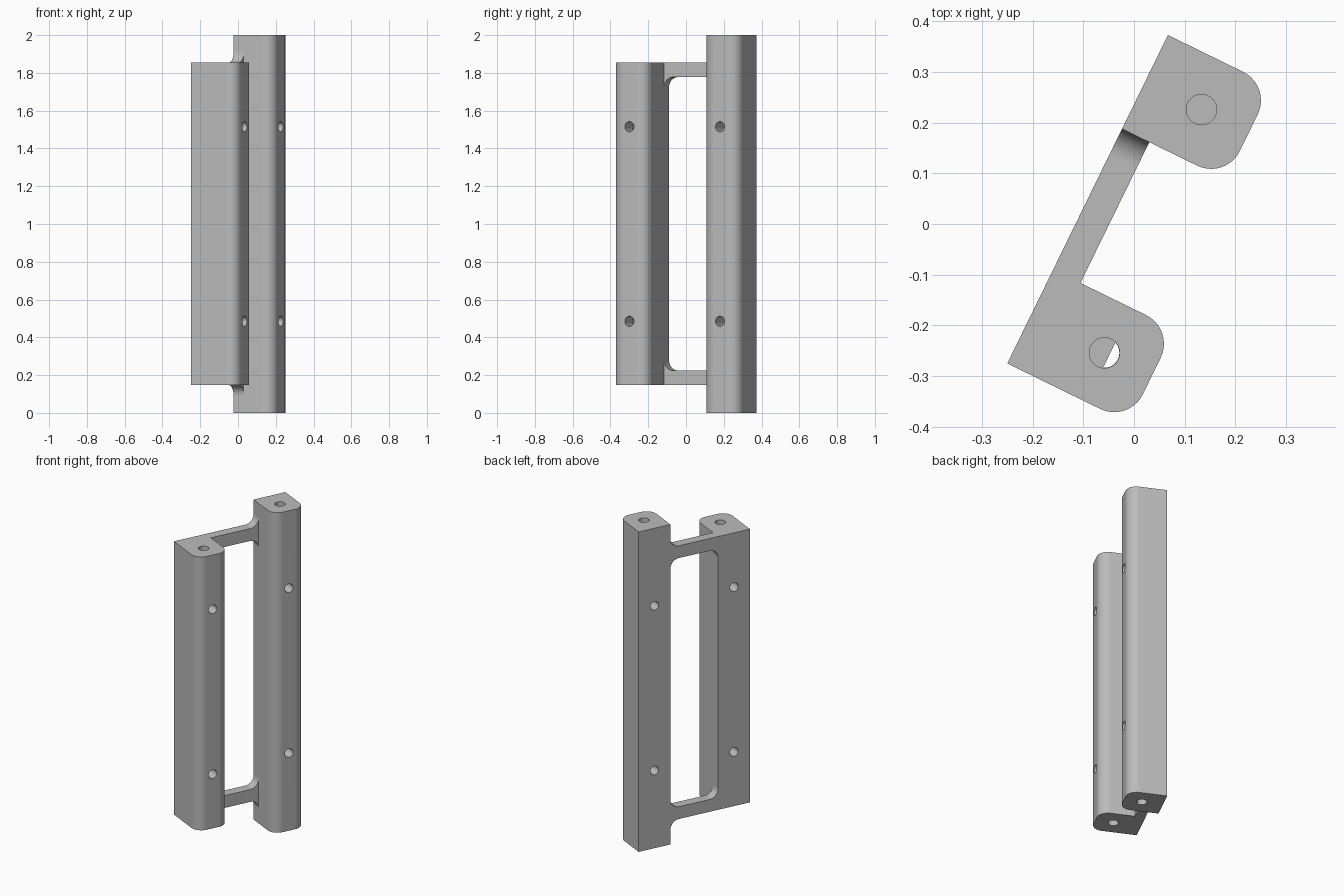
import bpy, bmesh
from math import radians, cos, sin, pi, asin

cube = bpy.data.objects.get("Cube")
if cube:
    bpy.data.objects.remove(cube, do_unlink=True)

GREY = (0.5, 0.5, 0.5, 1.0)
grey = bpy.data.materials.new("plain grey")
grey.use_nodes = True
grey.diffuse_color = GREY
next(n for n in grey.node_tree.nodes
     if n.type == 'BSDF_PRINCIPLED').inputs["Base Color"].default_value = GREY

# Local frame: x = depth from the flat back, y = along the back, z = up
ORIGIN, TURN = (-0.25, -0.275, 0), radians(-26.07)
WIDTH, SPAN, ROUND, WEB = 0.206, 0.721, 0.063, 0.06
BORE, SCREW, INSET = 0.03, 0.027, 0.104
FILLET = 0.055


def arc(cx, cy, r, start, end, n=10):
    return [(cx + r * cos(radians(start + (end - start) * i / n)),
             cy + r * sin(radians(start + (end - start) * i / n)))
            for i in range(n + 1)]


def prism(name, profile, low, high, axis):
    """Extrude a closed profile along local z (x, y profile) or x (y, z profile)."""
    place = (lambda a, b, c: (a, b, c)) if axis == 'Z' else (lambda a, b, c: (c, a, b))
    bm = bmesh.new()
    base = bm.faces.new([bm.verts.new(place(a, b, low)) for a, b in profile])
    out = bmesh.ops.extrude_face_region(bm, geom=[base])
    shift = place(0, 0, high - low)
    bmesh.ops.translate(bm, vec=shift,
                        verts=[g for g in out["geom"] if isinstance(g, bmesh.types.BMVert)])
    bmesh.ops.recalc_face_normals(bm, faces=bm.faces)
    mesh = bpy.data.meshes.new(name)
    bm.to_mesh(mesh)
    bm.free()
    mesh.materials.append(grey)
    obj = bpy.data.objects.new(name, mesh)
    obj.location, obj.rotation_euler = ORIGIN, (0, 0, TURN)
    bpy.context.collection.objects.link(obj)
    return obj


def circle(cx, cy, r):
    return arc(cx, cy, r, 0, 350, 35)


def cut(obj, cutters):
    for c in cutters:
        c.hide_render = True
        mod = obj.modifiers.new("hole", 'BOOLEAN')
        mod.operation, mod.solver, mod.object = 'DIFFERENCE', 'EXACT', c
    bpy.context.view_layer.update()
    graph = bpy.context.evaluated_depsgraph_get()
    mesh = bpy.data.meshes.new_from_object(obj.evaluated_get(graph))
    obj.modifiers.clear()
    obj.data = mesh
    for c in cutters:
        bpy.data.objects.remove(c, do_unlink=True)


def post(name, start, depth, low, high, slot):
    end, mid, centre = start + WIDTH, start + WIDTH / 2, depth - INSET
    outline = [(0, start)]
    outline += arc(depth - ROUND, start + ROUND, ROUND, -90, 0)
    outline += arc(depth - ROUND, end - ROUND, ROUND, 0, 90)
    outline += [(0, end)]
    body = prism(name, outline, low, high, 'Z')
    # Blind bores in both ends, screw holes through the depth
    bore = circle(centre, mid, BORE)
    cutters = [prism("bore", bore, high - 0.2, high + 0.1, 'Z'),
               prism("bore", bore, low - 0.1, low + 0.2, 'Z')]
    cutters += [prism("screw", circle(mid, z, SCREW), -0.1, depth + 0.1, 'X')
                for z in (0.485, 1.515)]
    # Narrow channel joining the two bores
    if slot:
        cutters.append(prism("channel", arc(centre, mid, BORE - 0.0005, -69, 69),
                             low + 0.19, high - 0.19, 'Z'))
    cut(body, cutters)
    return body


parts = [post("short_post", 0, 0.267, 0.147, 1.855, True),
         post("tall_post", SPAN - WIDTH, 0.228, 0, 2, False)]

# Connecting bars, flush with the back and filleted into the posts
a, b, r = WIDTH, SPAN - WIDTH, FILLET
top, under = 1.855, 1.778
bar = [(a, top)] + arc(b - r, top + r, r, -90, 0)
bar += arc(b - r, under - r, r, 0, 90) + arc(a + r, under - r, r, 90, 180)
parts.append(prism("upper_bar", bar, 0, WEB, 'X'))
parts.append(prism("lower_bar", [(y, 2.002 - z) for y, z in bar], 0, WEB, 'X'))

# Smooth the roundings, keep the edges crisp
bpy.ops.object.select_all(action='DESELECT')
for p in parts:
    p.select_set(True)
bpy.context.view_layer.objects.active = parts[0]
bpy.ops.object.shade_smooth_by_angle(angle=radians(25))
for p in parts:
    p.modifiers.new("even_normals", 'WEIGHTED_NORMAL').keep_sharp = True
